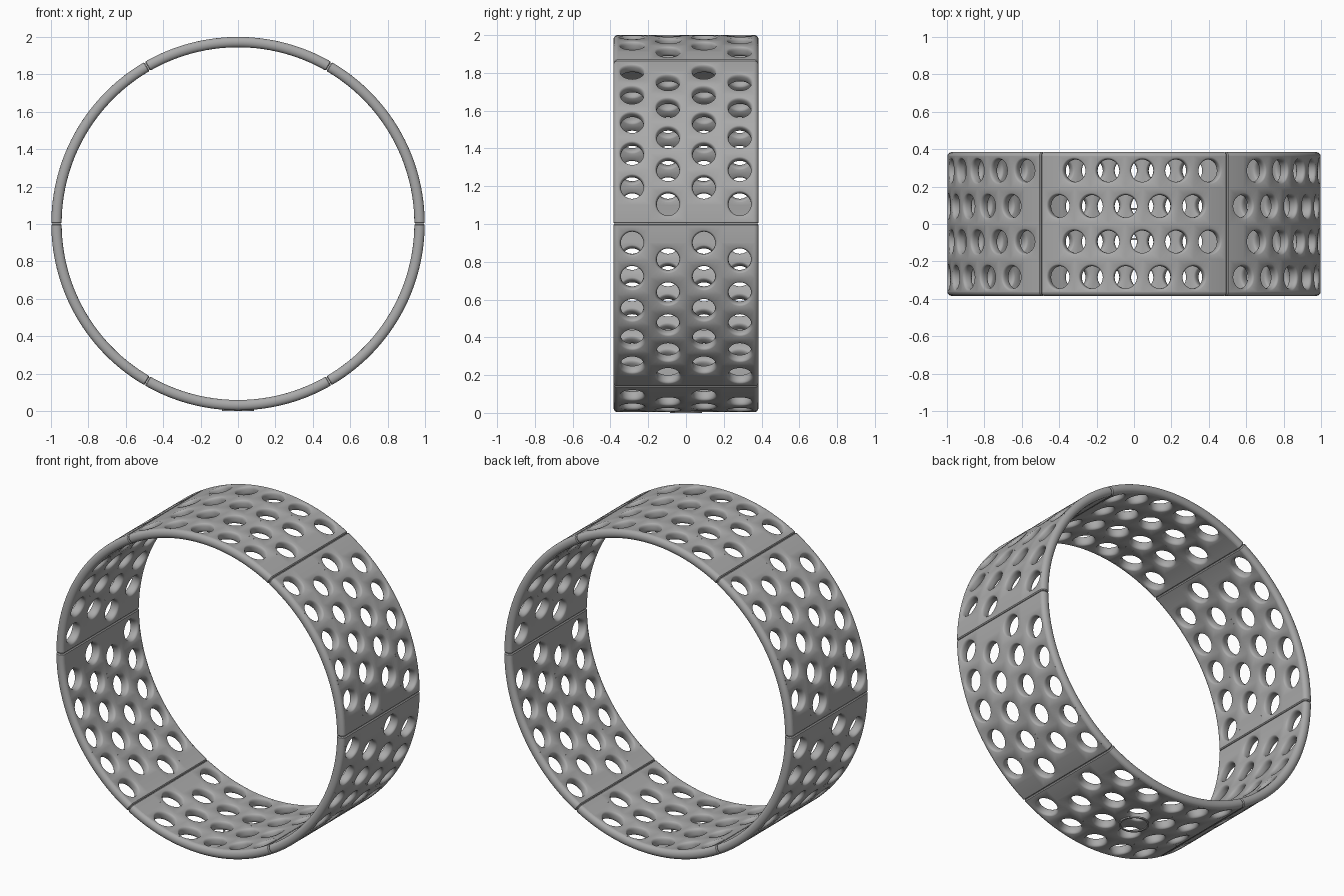
import bpy, bmesh, math

if "Cube" in bpy.data.objects:
    bpy.data.objects.remove(bpy.data.objects["Cube"])

CZ, RO, RI = 1.002, 0.998, 0.943      # ring centre height, outer and inner radius
RM, HT = (RO + RI) / 2, (RO - RI) / 2
YP, YE = 0.363, 0.385                 # flat panel half width, full half width
PITCH, SHIFT, END, SEAM = 10.7, 2.6, 29.6, 29.93   # degrees
N = 32                                # sides of each hole
# hole profile: (hole radius, wall radius), flared at both faces
HOLE = [(0.071, RO), (0.066, RO - 0.003), (0.062, RO - 0.009), (0.060, RO - 0.018),
        (0.060, RI + 0.018), (0.062, RI + 0.009), (0.066, RI + 0.003), (0.071, RI)]

grey = bpy.data.materials.new("grey")
grey.diffuse_color = (0.4, 0.4, 0.4, 1)
grey.use_nodes = True
grey.node_tree.nodes["Principled BSDF"].inputs["Base Color"].default_value = grey.diffuse_color


def bend(a, y, r):
    t = math.radians(a)
    return (r * math.cos(t), y, CZ + r * math.sin(t))


def skin(bm, rows, closed):
    """Join successive point rows with quads."""
    vs = [[bm.verts.new(p) for p in row] for row in rows]
    n = len(vs[0])
    for a, b in zip(vs, vs[1:]):
        for i in range(n if closed else n - 1):
            j = (i + 1) % n
            bm.faces.new((a[i], a[j], b[j], b[i]))
    return vs


def section(inset):
    """Rounded cross-section loop as (y, r)."""
    pts = []
    for side in (1, -1):
        for i in range(11):
            t = math.pi / 2 - math.pi * i / 10
            pts.append((side * (YP + (YE - YP - inset) * math.cos(t)),
                        RM + side * (HT - inset) * math.sin(t)))
    return pts


def finish(bm, name):
    bmesh.ops.remove_doubles(bm, verts=bm.verts, dist=0.00005)
    bmesh.ops.recalc_face_normals(bm, faces=bm.faces)
    me = bpy.data.meshes.new(name)
    bm.to_mesh(me)
    bm.free()
    me.materials.append(grey)
    ob = bpy.data.objects.new(name, me)
    bpy.context.collection.objects.link(ob)
    bpy.context.view_layer.objects.active = ob
    ob.select_set(True)
    bpy.ops.object.shade_smooth_by_angle(angle=math.radians(35))
    ob.select_set(False)


def segment(mid, name):
    bm = bmesh.new()
    # perforated rows, staggered left and right
    for k, yc in enumerate((-0.285, -0.095, 0.095, 0.285)):
        off = SHIFT if k % 2 == 0 else -SHIFT
        lo = -YP if k == 0 else yc - 0.095
        hi = YP if k == 3 else yc + 0.095
        for h in range(-2, 3):
            ac = mid + off + h * PITCH
            dirs = [(math.cos(2 * math.pi * i / N), math.sin(2 * math.pi * i / N)) for i in range(N)]
            edge = []
            for c, s in dirs:
                m = max(abs(c), abs(s))
                edge.append((ac + c / m * PITCH / 2, yc + s / m * ((hi - yc) if s > 0 else (yc - lo))))
            rows = [[bend(a, y, RO) for a, y in edge]]
            for hr, r in HOLE:
                rows.append([bend(ac + math.degrees(math.asin(c * hr / r)), yc + s * hr, r) for c, s in dirs])
            rows.append([bend(a, y, RI) for a, y in edge])
            skin(bm, rows, True)
        # plain strips beside the hole rows
        for a0, a1 in ((-END, off - 2.5 * PITCH), (off + 2.5 * PITCH, END)):
            for r in (RO, RI):
                skin(bm, [[bend(mid + a0 + (a1 - a0) * i / 4, y, r) for y in (lo, hi)] for i in range(5)], False)
    # rounded rims
    loop = section(0)
    for half in (loop[:11], loop[11:]):
        skin(bm, [[bend(mid - END + 2 * END * i / 32, y, r) for y, r in half] for i in range(33)], False)
    # chamfered ends at the seams
    for s in (-1, 1):
        vs = skin(bm, [[bend(mid + s * END, y, r) for y, r in loop],
                       [bend(mid + s * SEAM, y, r) for y, r in section(0.005)]], True)
        bm.faces.new(vs[1])
    finish(bm, name)


for k in range(6):
    segment(30 + 60 * k, "ring_segment_%d" % (k + 1))

# plain raised ring under the bottom segment
bm = bmesh.new()
prof = [(0.076, 0.006), (0.076, 0.0), (0.086, 0.0), (0.086, 0.008), (0.076, 0.006)]
skin(bm, [[(r * math.cos(2 * math.pi * i / 48), r * math.sin(2 * math.pi * i / 48), z)
           for i in range(48)] for r, z in prof], True)
finish(bm, "bottom_raised_ring")
